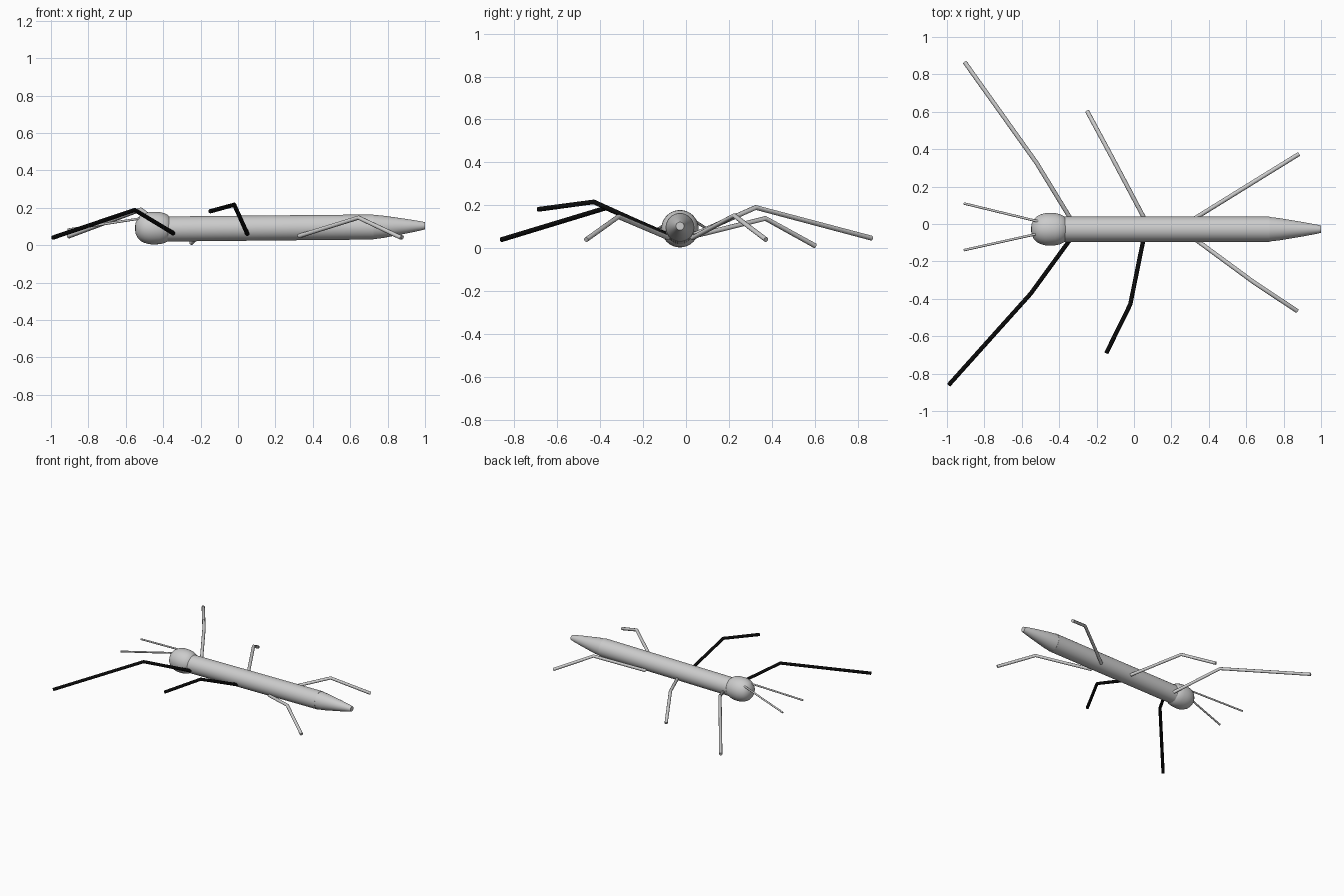
import bpy, bmesh, math

if "Cube" in bpy.data.objects:
    bpy.data.objects.remove(bpy.data.objects["Cube"])

CY = -0.028  # body centre line in y
black = bpy.data.materials.new("black")
black.diffuse_color = (0.003, 0.003, 0.003, 1)
black.use_nodes = True
black.node_tree.nodes["Principled BSDF"].inputs["Base Color"].default_value = black.diffuse_color


def lathe(name, rings, sides=40):
    """Capped round solid along x; rings are (x, centre z, radius)."""
    bm = bmesh.new()
    loops = []
    for x, z, r in rings:
        loops.append([bm.verts.new((x, CY + r * math.cos(2 * math.pi * i / sides),
                                    z + r * math.sin(2 * math.pi * i / sides)))
                      for i in range(sides)])
    for a, b in zip(loops, loops[1:]):
        for i in range(sides):
            j = (i + 1) % sides
            bm.faces.new((a[i], a[j], b[j], b[i]))
    bm.faces.new(loops[0])
    bm.faces.new(loops[-1])
    bmesh.ops.recalc_face_normals(bm, faces=bm.faces)
    me = bpy.data.meshes.new(name)
    bm.to_mesh(me)
    bm.free()
    ob = bpy.data.objects.new(name, me)
    bpy.context.collection.objects.link(ob)
    bpy.ops.object.select_all(action='DESELECT')
    ob.select_set(True)
    bpy.context.view_layer.objects.active = ob
    bpy.ops.object.shade_smooth_by_angle(angle=math.radians(30))
    return ob


def rod(name, points, radius, mat=None):
    """Thin round rod through the given points."""
    cu = bpy.data.curves.new(name, 'CURVE')
    cu.dimensions = '3D'
    cu.bevel_depth = radius
    cu.bevel_resolution = 3
    cu.use_fill_caps = True
    sp = cu.splines.new('POLY')
    sp.points.add(len(points) - 1)
    for p, co in zip(sp.points, points):
        p.co = (*co, 1)
    if mat:
        cu.materials.append(mat)
    ob = bpy.data.objects.new(name, cu)
    bpy.context.collection.objects.link(ob)
    return ob


# Body and tapered tail
lathe("body", [(-0.40, 0.086, 0.067), (0.30, 0.093, 0.067), (0.725, 0.097, 0.067)])
lathe("tail", [(0.72, 0.097, 0.066), (0.78, 0.098, 0.059), (0.90, 0.101, 0.039),
               (0.98, 0.103, 0.024), (1.0, 0.103, 0.019)])

# Rounded head, cut flat where it meets the body
lathe("head", [(-0.55, 0.091, 0.012), (-0.547, 0.091, 0.030), (-0.536, 0.091, 0.053),
               (-0.520, 0.091, 0.069), (-0.500, 0.091, 0.079), (-0.475, 0.091, 0.086),
               (-0.450, 0.091, 0.087), (-0.420, 0.091, 0.086), (-0.395, 0.091, 0.080),
               (-0.375, 0.091, 0.070), (-0.365, 0.091, 0.060)])

# Legs: hip, knee, foot
legs = {
    "front_leg_right": [(-0.345, -0.088, 0.063), (-0.552, -0.372, 0.188), (-0.99, -0.86, 0.04)],
    "middle_leg_right": [(0.05, -0.085, 0.06), (-0.02, -0.43, 0.216), (-0.148, -0.69, 0.181)],
    "rear_leg_right": [(0.325, -0.08, 0.048), (0.645, -0.315, 0.147), (0.872, -0.465, 0.04)],
    "front_leg_left": [(-0.34, 0.03, 0.06), (-0.52, 0.325, 0.19), (-0.905, 0.865, 0.047)],
    "middle_leg_left": [(0.055, 0.03, 0.055), (-0.125, 0.37, 0.139), (-0.25, 0.602, 0.011)],
    "rear_leg_left": [(0.325, 0.03, 0.048), (0.64, 0.225, 0.152), (0.88, 0.373, 0.04)],
}
for name, pts in legs.items():
    is_black = name in ("front_leg_right", "middle_leg_right")
    rod(name, pts, 0.0115, black if is_black else None)

# Antennae
rod("antenna_left", [(-0.505, 0.012, 0.145), (-0.91, 0.11, 0.083)], 0.0065)
rod("antenna_right", [(-0.505, -0.05, 0.145), (-0.91, -0.14, 0.083)], 0.0065)
